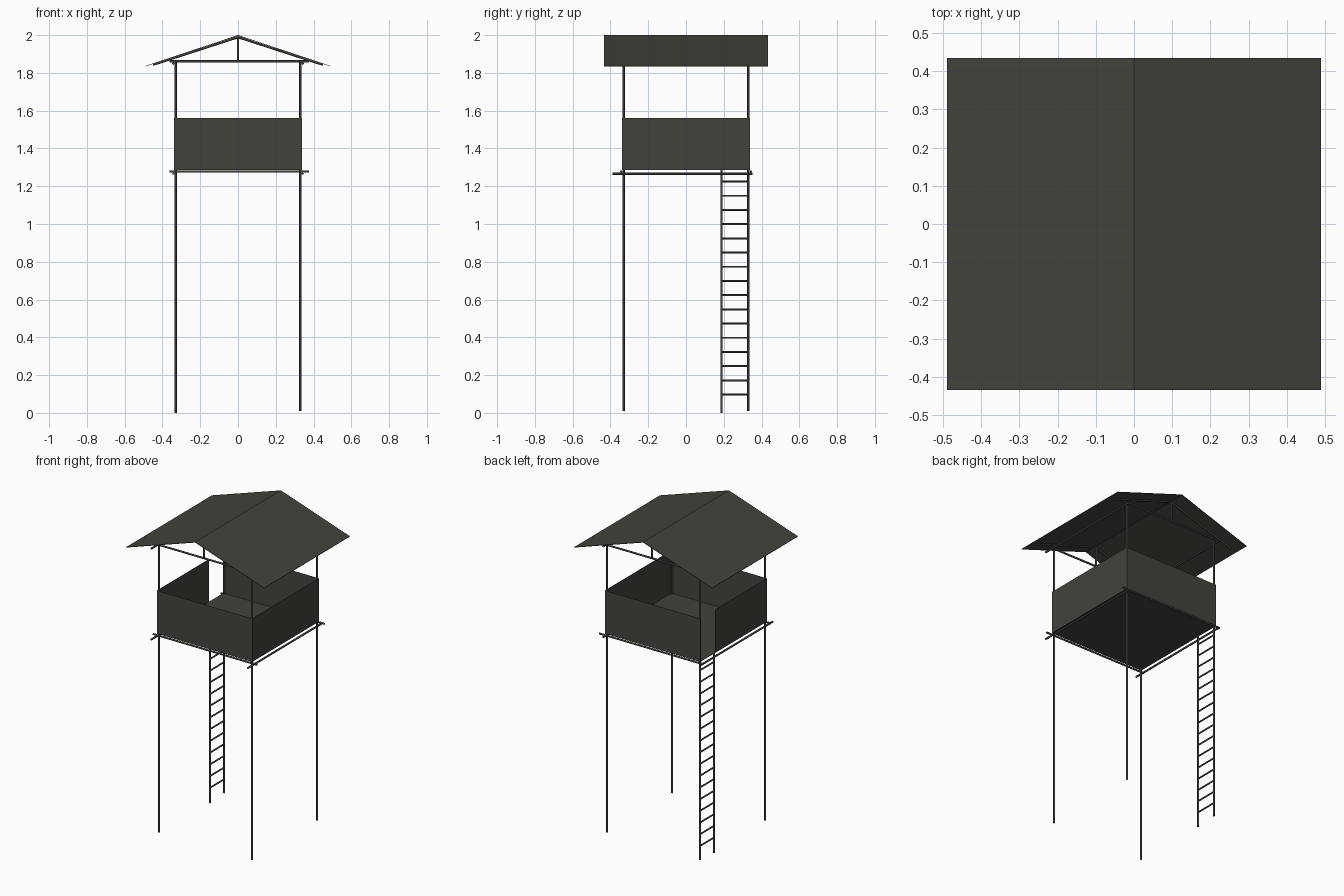
import bpy, bmesh
from mathutils import Vector

if "Cube" in bpy.data.objects:
    bpy.data.objects.remove(bpy.data.objects["Cube"])

mat = bpy.data.materials.new("dark olive grey")
mat.diffuse_color = (0.056, 0.056, 0.046, 1)
mat.use_nodes = True
mat.node_tree.nodes["Principled BSDF"].inputs["Base Color"].default_value = mat.diffuse_color


def finish(name, bm):
    bmesh.ops.recalc_face_normals(bm, faces=bm.faces)
    me = bpy.data.meshes.new(name)
    bm.to_mesh(me)
    bm.free()
    me.materials.append(mat)
    ob = bpy.data.objects.new(name, me)
    bpy.context.collection.objects.link(ob)
    return ob


def pole(name, a, b, r=0.006, sides=8):
    """Round pole between two points."""
    a, b = Vector(a), Vector(b)
    d = b - a
    bm = bmesh.new()
    bmesh.ops.create_cone(bm, cap_ends=True, segments=sides, radius1=r, radius2=r, depth=d.length)
    rot = d.to_track_quat('Z', 'Y').to_matrix().to_4x4()
    bmesh.ops.transform(bm, matrix=rot, verts=bm.verts)
    bmesh.ops.translate(bm, vec=(a + b) / 2, verts=bm.verts)
    ob = finish(name, bm)
    for p in ob.data.polygons:
        p.use_smooth = len(p.vertices) == 4
    return ob


def box(name, lo, hi):
    """Flat panel given by two opposite corners."""
    lo, hi = Vector(lo), Vector(hi)
    bm = bmesh.new()
    bmesh.ops.create_cube(bm, size=1)
    bmesh.ops.scale(bm, vec=hi - lo, verts=bm.verts)
    bmesh.ops.translate(bm, vec=(lo + hi) / 2, verts=bm.verts)
    return finish(name, bm)


P = 0.33      # post position
B = 0.343     # beam position
W = 0.339     # outer wall face
T = 0.003     # panel thickness

# corner posts
for sx in (-1, 1):
    for sy in (-1, 1):
        pole("corner_post", (sx * P, sy * P, 0.01), (sx * P, sy * P, 1.865))

# floor beams and top beams, ends poking past the corners
for s in (-1, 1):
    for level, zx, zy in (("floor", 1.278, 1.266), ("top", 1.861, 1.849)):
        pole(level + "_cross_beam", (-0.362, s * B, zx), (0.375, s * B, zx))
        pole(level + "_side_beam", (s * B, -0.39, zy), (s * B, 0.352, zy))

# platform floor
box("floor", (-W, -W, 1.285), (W, W, 1.288))

# parapet walls, with the left one open at the ladder
Z0, Z1 = 1.287, 1.562
box("front_wall", (-W, -W, Z0), (W, -W + T, Z1))
box("back_wall", (-W, W - T, Z0), (W, W, Z1))
box("right_wall", (W - T, -W, Z0), (W, W, Z1))
box("left_wall", (-W, -W, Z0), (-W + T, 0.188, Z1))

# ladder on the left side, sharing the back corner post
pole("ladder_rail", (-P, 0.188, 0), (-P, 0.188, 1.287))
for i in range(16):
    z = 0.097 + i * 0.0752
    pole("ladder_rung", (-P, 0.188, z), (-P, P, z), 0.005)

# gable trusses
for s in (-1, 1):
    pole("king_post", (0, s * B, 1.861), (0, s * B, 1.985))
    for sx in (-1, 1):
        pole("rafter", (sx * 0.45, s * B, 1.843), (0, s * B, 1.989))

# thin gable roof from a bent profile
profile = [(-0.49, 1.837), (0, 2.0), (0.49, 1.837), (0.49, 1.834), (0, 1.997), (-0.49, 1.834)]
bm = bmesh.new()
front = [bm.verts.new((x, -0.435, z)) for x, z in profile]
back = [bm.verts.new((x, 0.435, z)) for x, z in profile]
for i in range(6):
    j = (i + 1) % 6
    bm.faces.new((front[i], front[j], back[j], back[i]))
for ring in (front, back):
    bm.faces.new((ring[0], ring[1], ring[4], ring[5]))
    bm.faces.new((ring[1], ring[2], ring[3], ring[4]))
finish("roof", bm)
